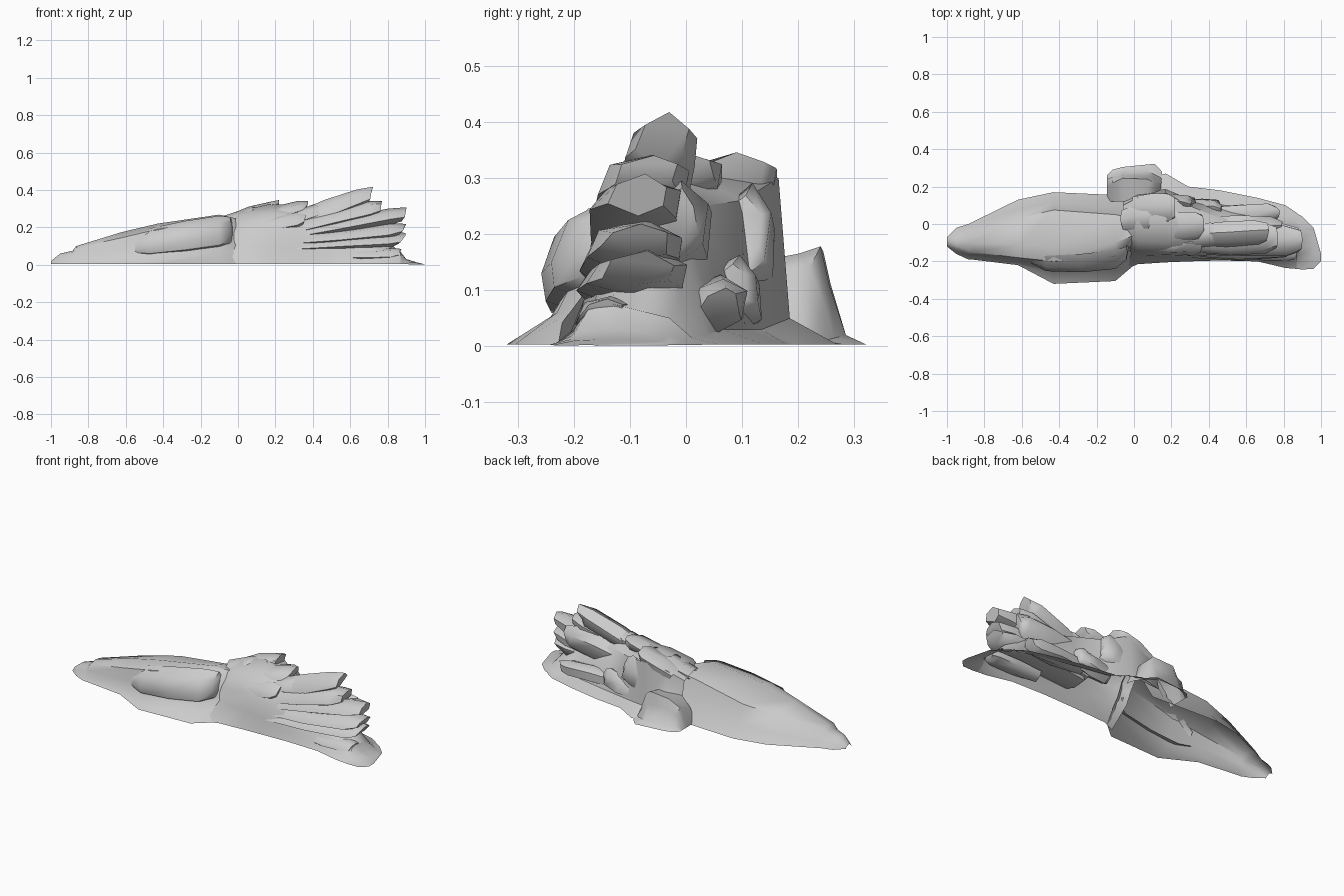
import bpy, bmesh, math, random
from mathutils import Vector

random.seed(4)


def finish(name, bm, angle=48):
    bmesh.ops.remove_doubles(bm, verts=bm.verts, dist=0.0005)
    bmesh.ops.recalc_face_normals(bm, faces=bm.faces)
    me = bpy.data.meshes.new(name)
    bm.to_mesh(me)
    bm.free()
    ob = bpy.data.objects.new(name, me)
    bpy.context.collection.objects.link(ob)
    bpy.ops.object.select_all(action='DESELECT')
    ob.select_set(True)
    bpy.context.view_layer.objects.active = ob
    bpy.ops.object.shade_smooth_by_angle(angle=math.radians(angle))
    return ob


def shell(name, rows):
    """Open-bottomed rock: each row is x, then (y, z) points from front foot to back foot."""
    bm = bmesh.new()
    rings = [[bm.verts.new((r[0], r[i], r[i + 1])) for i in range(1, len(r), 2)] for r in rows]
    for a, b in zip(rings, rings[1:]):
        for i in range(len(a) - 1):
            bm.faces.new((a[i], b[i], b[i + 1], a[i + 1]))
    return finish(name, bm)


def slab(name, start, end, w, h, tip=0.03, jitter=0.006):
    """Leaning splinter of rock, six-sided, widening and then breaking off at its end."""
    a, b = Vector(start), Vector(end)
    d = (b - a).normalized()
    side = Vector((0, 0, 1)).cross(d).normalized()
    up = d.cross(side)
    hexa = [(-1, -.35), (-.75, .55), (.15, 1), (.9, .45), (.85, -.5), (-.1, -1)]
    bm = bmesh.new()
    rings = []
    for t, s in ((0, .75), (.45, 1), (.85, .95), (1, .65)):
        ring = []
        for u, v in hexa:
            p = a.lerp(b, t) + side * u * w * s + up * v * h * s
            if t == 1:
                p += d * tip * (v * .7 - .3)
            p += Vector([random.uniform(-jitter, jitter) for _ in range(3)])
            ring.append(bm.verts.new(p))
        rings.append(ring)
    for p, q in zip(rings, rings[1:]):
        for i in range(6):
            j = (i + 1) % 6
            bm.faces.new((p[i], p[j], q[j], q[i]))
    bm.faces.new(rings[-1])
    return finish(name, bm, 55)


# long sloping rock on the left, flat-topped
shell("long_rock", [
    [-1.0, -.12, .003, -.12, .008, -.11, .015, -.10, .02, -.09, .02, -.08, .015, -.07, .008, -.07, .003],
    [-.95, -.16, .003, -.145, .03, -.13, .05, -.12, .055, -.10, .06, -.075, .055, -.04, .03, -.02, .003],
    [-.885, -.19, .003, -.17, .02, -.16, .05, -.14, .068, -.10, .075, -.06, .07, -.02, .03, .0, .003],
    [-.865, -.19, .003, -.175, .02, -.165, .06, -.15, .09, -.10, .10, -.05, .09, -.01, .03, .01, .003],
    [-.62, -.22, .003, -.205, .03, -.195, .08, -.18, .145, -.11, .175, .03, .14, .08, .05, .13, .003],
    [-.43, -.32, .003, -.26, .02, -.225, .08, -.20, .19, -.12, .22, .075, .17, .115, .07, .17, .003],
    [-.10, -.305, .003, -.23, .06, -.20, .12, -.175, .245, -.10, .268, .05, .22, .085, .11, .155, .003],
    [.0, -.22, .003, -.17, .08, -.13, .13, -.10, .20, -.06, .245, .03, .22, .08, .12, .15, .003],
])

# bulging plate leaning on the front of the long rock
shell("front_plate", [
    [-.55, -.19, .06, -.205, .065, -.212, .08, -.205, .11, -.18, .14],
    [-.47, -.20, .05, -.24, .06, -.252, .095, -.235, .16, -.17, .195],
    [-.28, -.20, .065, -.25, .08, -.258, .13, -.235, .195, -.16, .235],
    [-.10, -.19, .09, -.235, .105, -.24, .15, -.21, .225, -.14, .262],
    [-.04, -.15, .11, -.185, .125, -.19, .165, -.17, .225, -.12, .255],
    [-.03, -.12, .13, -.13, .13, -.14, .17, -.13, .2, -.1, .22],
])

# core boulder and its ground skirt on the right
shell("core_rock", [
    [-.06, -.25, .003, -.13, .10, -.10, .16, -.06, .22, .02, .25, .10, .22, .13, .08, .17, .003],
    [.02, -.215, .003, -.17, .11, -.15, .19, -.09, .26, .03, .29, .14, .27, .17, .05, .23, .003],
    [.17, -.205, .003, -.175, .10, -.165, .20, -.10, .28, .03, .325, .165, .30, .185, .05, .27, .003],
    [.29, -.20, .003, -.18, .09, -.17, .18, -.12, .26, -.02, .32, .10, .26, .135, .03, .20, .003],
    [.46, -.195, .003, -.178, .05, -.165, .13, -.12, .21, -.05, .29, .03, .25, .105, .03, .18, .003],
    [.66, -.20, .003, -.18, .035, -.16, .09, -.12, .16, -.06, .25, .0, .2, .065, .03, .14, .003],
    [.81, -.235, .003, -.20, .03, -.17, .065, -.13, .09, -.07, .12, -.01, .09, .035, .02, .10, .003],
    [.87, -.24, .003, -.2, .02, -.175, .065, -.13, .075, -.07, .06, -.03, .05, .01, .015, .06, .003],
])
# flat toe at the right end
shell("right_toe", [
    [.865, -.24, .003, -.2, .02, -.175, .065, -.13, .075, -.07, .06, -.03, .05, .01, .015, .06, .003],
    [.90, -.243, .003, -.2, .014, -.16, .028, -.12, .03, -.07, .025, -.03, .02, .0, .01, .04, .003],
    [.96, -.24, .002, -.2, .01, -.16, .012, -.12, .012, -.08, .01, -.05, .008, -.03, .006, -.02, .002],
    [1.0, -.20, .001, -.19, .002, -.185, .002, -.18, .002, -.175, .002, -.17, .002, -.165, .002, -.16, .001],
])

# low rock standing at the back
shell("back_rock", [
    [-.145, .12, .003, .16, .005, .20, .005, .24, .005, .25, .005, .26, .003],
    [-.115, .12, .08, .18, .10, .22, .12, .25, .09, .26, .02, .29, .003],
    [-.06, .12, .14, .20, .16, .245, .168, .258, .11, .28, .02, .305, .003],
    [.07, .12, .15, .20, .165, .24, .178, .255, .11, .285, .02, .318, .003],
    [.11, .12, .13, .19, .14, .22, .14, .245, .08, .265, .015, .322, .003],
    [.15, .12, .04, .18, .03, .21, .02, .23, .015, .245, .01, .28, .003],
])

# fan of splinters, upper to lower
fan = [
    ((.28, -.06, .215), (.72, -.04, .375), .07, .062, .05),
    ((.30, -.085, .19), (.77, -.07, .31), .085, .05, .03),
    ((.28, -.095, .16), (.90, -.085, .272), .085, .046, .03),
    ((.28, -.10, .12), (.89, -.085, .187), .095, .048, .03),
    ((.30, -.11, .09), (.885, -.08, .135), .10, .045, .03),
    ((.55, -.13, .045), (.87, -.15, .06), .055, .035, .02),
    ((.40, .0, .17), (.79, -.015, .23), .055, .085, .03),
    ((.40, .05, .07), (.77, .06, .075), .055, .05, .03),
]
for i, (a, b, w, h, t) in enumerate(fan):
    slab(f"fan_splinter_{i + 1}", a, b, w, h, t)

# stones along the crest and down the back
crest = [
    ((-.06, .02, .23), (.10, .04, .28), .08, .04),
    ((.0, .08, .24), (.22, .085, .31), .09, .045),
    ((.10, -.02, .25), (.37, .0, .315), .08, .04),
    ((.22, -.07, .22), (.46, -.05, .295), .07, .045),
    ((.10, -.10, .19), (.36, -.11, .24), .06, .05),
    ((.16, .12, .14), (.32, .10, .21), .055, .10),
    ((.26, .09, .06), (.47, .08, .11), .055, .06),
]
for i, (a, b, w, h) in enumerate(crest):
    slab(f"crest_stone_{i + 1}", a, b, w, h, .02)
